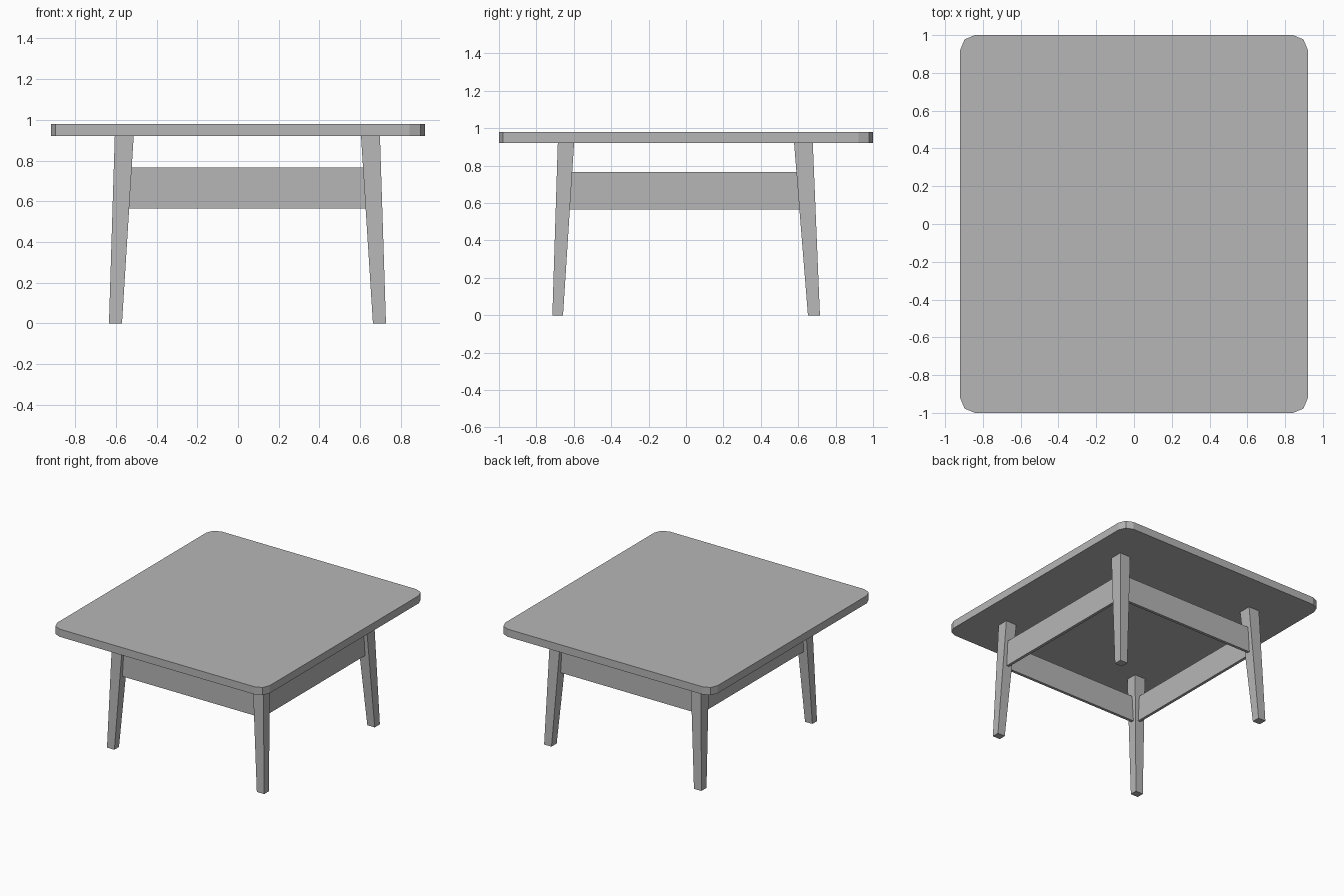
import bpy
import bmesh
from mathutils import Vector

cube = bpy.data.objects.get("Cube")
if cube:
    bpy.data.objects.remove(cube, do_unlink=True)

grey = bpy.data.materials.new("plain_grey")
grey.use_nodes = True
GREY = (0.47, 0.47, 0.47, 1)
grey.diffuse_color = GREY
grey.node_tree.nodes["Principled BSDF"].inputs["Base Color"].default_value = GREY

TOP_Z, UNDER_Z = 0.98, 0.92


def add_object(name, bm):
    bmesh.ops.recalc_face_normals(bm, faces=bm.faces)
    mesh = bpy.data.meshes.new(name)
    bm.to_mesh(mesh)
    bm.free()
    mesh.materials.append(grey)
    obj = bpy.data.objects.new(name, mesh)
    bpy.context.collection.objects.link(obj)
    return obj


def box(name, low, high):
    """Box between two opposite corners."""
    low, high = Vector(low), Vector(high)
    bm = bmesh.new()
    bmesh.ops.create_cube(bm, size=1)
    for v in bm.verts:
        v.co = (low + high) / 2 + v.co * (high - low)
    return add_object(name, bm)


def leg(name, foot, head, foot_size, head_size):
    """Splayed leg, tapering from the head down to the foot."""
    bm = bmesh.new()
    bmesh.ops.create_cube(bm, size=1)
    for v in bm.verts:
        upper = v.co.z > 0
        centre, size = (head, head_size) if upper else (foot, foot_size)
        v.co = (centre[0] + v.co.x * size[0],
                centre[1] + v.co.y * size[1],
                UNDER_Z if upper else 0)
    return add_object(name, bm)


# Table top with rounded corners
bm = bmesh.new()
bmesh.ops.create_cube(bm, size=1)
for v in bm.verts:
    v.co = (v.co.x * 1.84, v.co.y * 2, TOP_Z if v.co.z > 0 else UNDER_Z)
upright = [e for e in bm.edges
           if abs(e.verts[0].co.z - e.verts[1].co.z) > 0.01]
bmesh.ops.bevel(bm, geom=upright, offset=0.078, segments=2, profile=0.5,
                affect='EDGES')
add_object("table_top", bm)

# Legs: foot centre, head centre, foot width, head width along each axis
SIDES = {"right": (-0.602, -0.559), "left": (0.695, 0.651)}
ENDS = {"front": (-0.686, -0.642, 0.057, 0.087),
        "back": (0.684, 0.628, 0.064, 0.1)}
for side, (foot_x, head_x) in SIDES.items():
    for end, (foot_y, head_y, foot_w, head_w) in ENDS.items():
        leg(f"{end}_{side}_leg", (foot_x, foot_y), (head_x, head_y),
            (0.064, foot_w), (0.093, head_w))

# Thin rails running between the legs
LOW, HIGH, HALF = 0.565, 0.765, 0.011
X0, X1, Y0, Y1 = -0.572, 0.664, -0.655, 0.644
for name, y in (("front_rail", Y0), ("back_rail", Y1)):
    box(name, (X0, y - HALF, LOW), (X1, y + HALF, HIGH))
for name, x in (("right_rail", X0), ("left_rail", X1)):
    box(name, (x - HALF, Y0, LOW), (x + HALF, Y1, HIGH))
